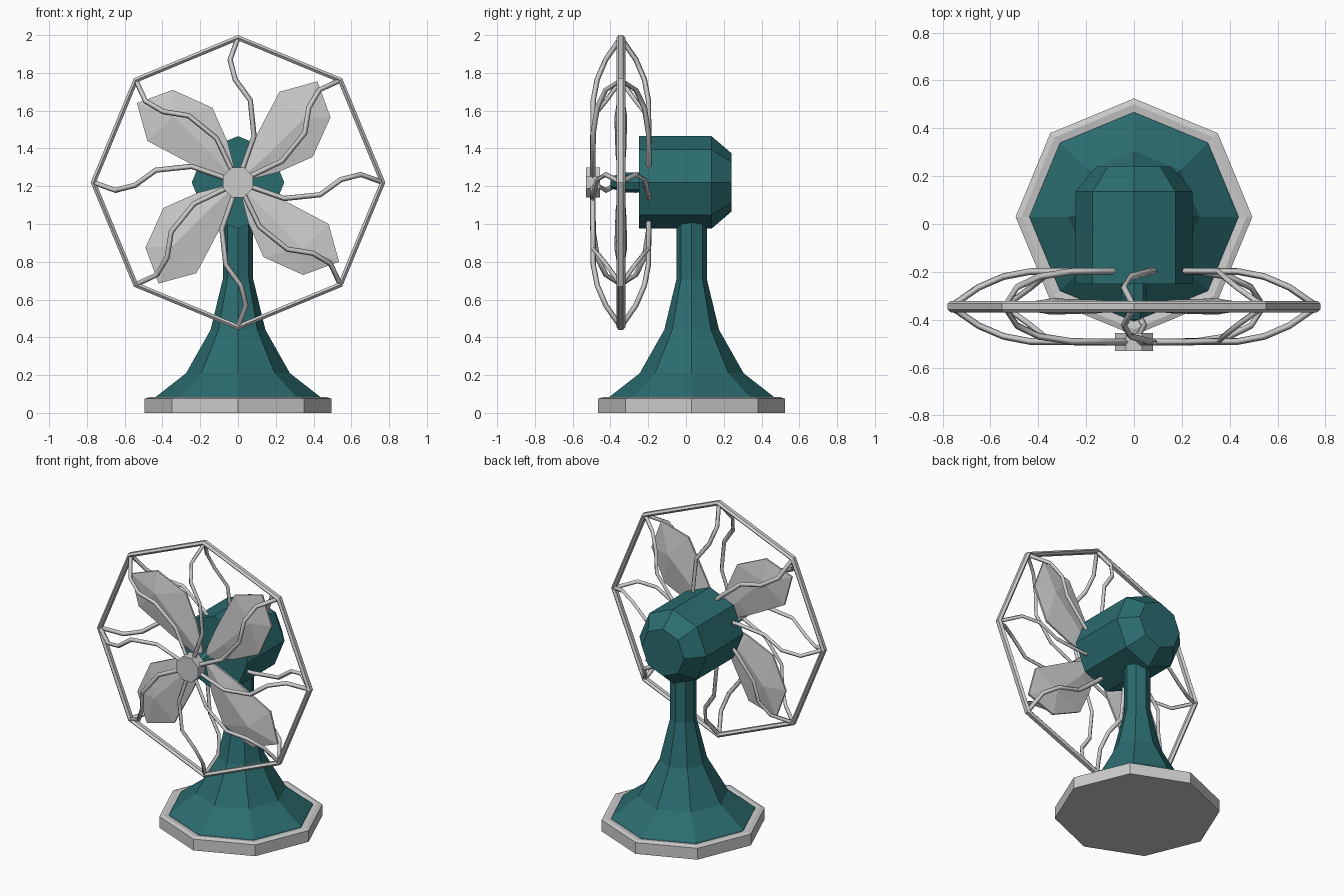
import bpy, bmesh
from math import pi, cos, sin
from mathutils import Vector

if "Cube" in bpy.data.objects:
    bpy.data.objects.remove(bpy.data.objects["Cube"])

HEAD_Z = 1.22      # height of the rotor axis
RING_Y = -0.345    # plane of the guard ring and blades

teal = bpy.data.materials.new("teal_paint")
teal.diffuse_color = (0.024, 0.15, 0.16, 1)
teal.use_nodes = True
teal.node_tree.nodes["Principled BSDF"].inputs["Base Color"].default_value = teal.diffuse_color


def finish(name, bm, mat=None):
    bmesh.ops.recalc_face_normals(bm, faces=bm.faces)
    me = bpy.data.meshes.new(name)
    bm.to_mesh(me)
    bm.free()
    ob = bpy.data.objects.new(name, me)
    bpy.context.collection.objects.link(ob)
    if mat:
        me.materials.append(mat)
    return ob


def lathe(name, profile, along_y=False, mat=None, phase=0.0, closed=False, n=8):
    """Faceted turning of (radius, height) points about z, or about the head axis."""
    bm = bmesh.new()
    rings = []
    for r, h in profile:
        ring = []
        for i in range(n):
            a = phase + 2 * pi * i / n
            p = (r * cos(a), h, HEAD_Z + r * sin(a)) if along_y else \
                (r * cos(a), 0.03 + r * sin(a), h)
            ring.append(bm.verts.new(p))
        rings.append(ring)
    pairs = list(zip(rings, rings[1:]))
    if closed:
        pairs.append((rings[-1], rings[0]))
    else:
        bm.faces.new(rings[0])
        bm.faces.new(rings[-1])
    for a, b in pairs:
        for i in range(n):
            j = (i + 1) % n
            bm.faces.new((a[i], a[j], b[j], b[i]))
    return finish(name, bm, mat)


# Foot plate and flared stand
lathe("foot_plate", [(0.495, 0), (0.495, 0.075), (0.47, 0.083), (0.42, 0.075)])
lathe("stand", [(0.44, 0.07), (0.435, 0.085), (0.275, 0.21), (0.145, 0.44),
                (0.08, 0.71), (0.08, 1.03)], mat=teal)

# Motor housing, shaft and front cap
lathe("motor_housing", [(0.245, -0.25), (0.245, 0.135), (0.155, 0.24)], True, teal)
lathe("shaft", [(0.052, -0.24), (0.052, -0.33), (0.03, -0.40)], True, teal)
lathe("guard_cap", [(0.085, -0.53), (0.085, -0.455)], True, phase=pi / 8)

# Guard ring
lathe("guard_ring", [(0.78, RING_Y - 0.012), (0.78, RING_Y + 0.012),
                     (0.766, RING_Y + 0.024), (0.752, RING_Y + 0.012),
                     (0.752, RING_Y - 0.012), (0.766, RING_Y - 0.024)],
      True, closed=True)


def turned(p, y, a):
    """Rotate a head-plane point about the rotor axis."""
    return Vector((p[0] * cos(a) - p[1] * sin(a), y,
                   HEAD_Z + p[0] * sin(a) + p[1] * cos(a)))


# Blades: padded outlines, thin at the rim and raised along the spine
outline = [(0.03, 0.01), (0.01, 0.03), (0.02, 0.08), (0.085, 0.225), (0.22, 0.48),
           (0.42, 0.535), (0.49, 0.345), (0.395, 0.135), (0.215, 0.055), (0.08, 0.02)]
spine_of = [0, 0, 0, 1, 2, 2, 2, 2, 1, 0]
spine = [((0.05, 0.05), 0.016), ((0.16, 0.15), 0.028), ((0.35, 0.34), 0.034)]
for k in range(4):
    a = k * pi / 2
    bm = bmesh.new()
    sides = []
    for s in (-1, 1):
        rim = [bm.verts.new(turned(p, RING_Y + s * 0.006, a)) for p in outline]
        mid = [bm.verts.new(turned(p, RING_Y + s * h, a)) for p, h in spine]
        sides.append(rim)
        for i in range(len(rim)):
            j = (i + 1) % len(rim)
            face = [rim[i], rim[j], mid[spine_of[j]]]
            if spine_of[i] != spine_of[j]:
                face.append(mid[spine_of[i]])
            bm.faces.new(face)
    lo, hi = sides
    for i in range(len(lo)):
        j = (i + 1) % len(lo)
        bm.faces.new((lo[i], lo[j], hi[j], hi[i]))
    finish(f"blade_{k + 1}", bm)


# Guard wires: S-shaped (radius, sideways, distance from ring plane)
outer = [(0.245, -0.085, 0.148), (0.435, -0.065, 0.146), (0.545, 0.015, 0.125),
         (0.65, 0.042, 0.08), (0.765, 0.0, 0.0)]


def guard(name, start, side):
    cu = bpy.data.curves.new(name, 'CURVE')
    cu.dimensions = '3D'
    cu.bevel_depth = 0.014
    cu.bevel_resolution = 0
    cu.use_fill_caps = True
    for k in range(8):
        pts = [turned((r, t), RING_Y + side * d, k * pi / 4)
               for r, t, d in [start] + outer]
        sp = cu.splines.new('POLY')
        sp.points.add(len(pts) - 1)
        for q, p in zip(sp.points, pts):
            q.co = (*p, 1)
    ob = bpy.data.objects.new(name, cu)
    bpy.context.collection.objects.link(ob)


guard("front_guard_wires", (0.06, -0.02, 0.148), -1)
guard("rear_guard_wires", (0.19, -0.085, 0.148), 1)
